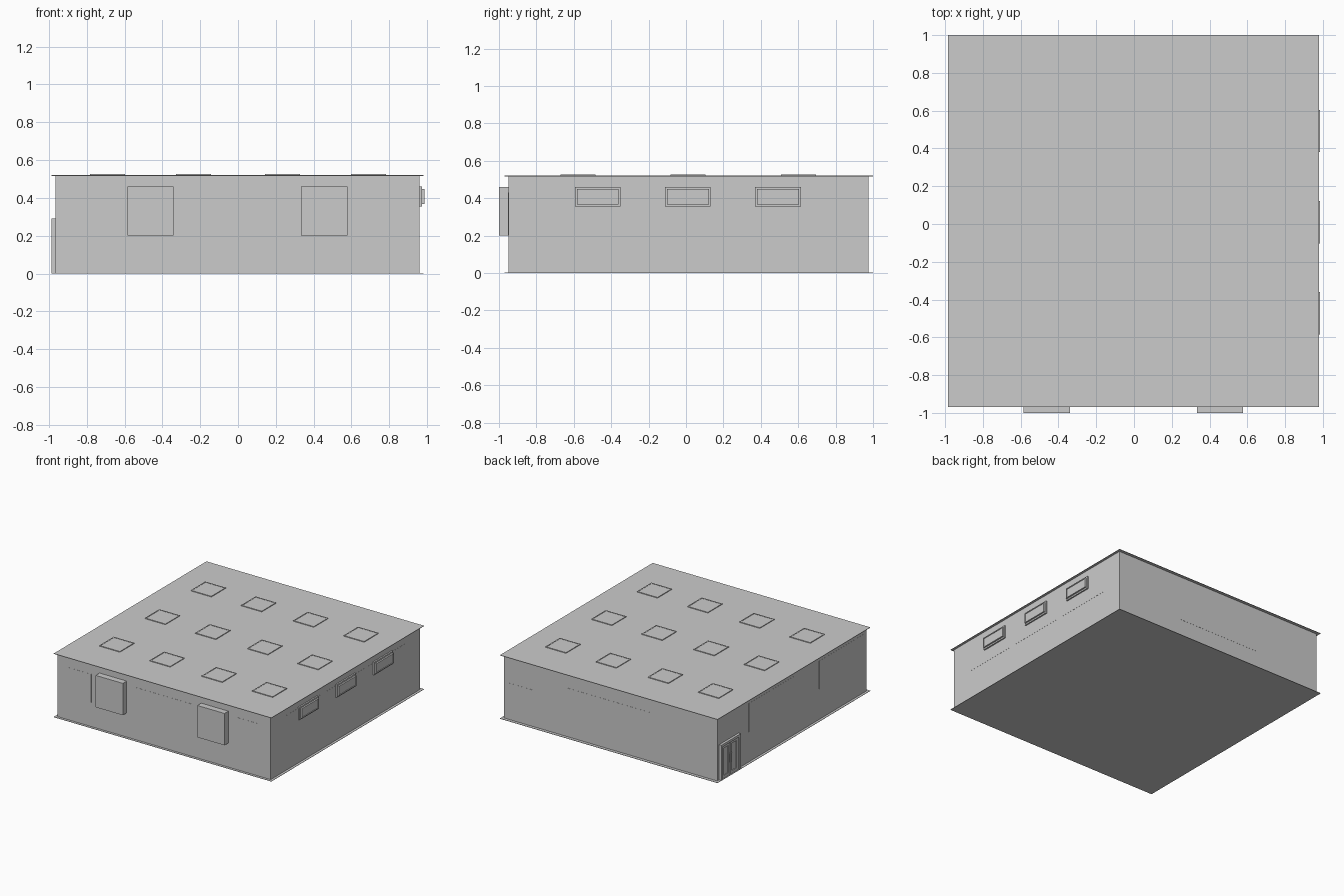
import bpy, bmesh
from mathutils import Vector

if "Cube" in bpy.data.objects:
    bpy.data.objects.remove(bpy.data.objects["Cube"])


def boxes(name, spans):
    """One object made of axis-aligned boxes given as (x0, x1, y0, y1, z0, z1)."""
    bm = bmesh.new()
    for x0, x1, y0, y1, z0, z1 in spans:
        verts = bmesh.ops.create_cube(bm, size=1)["verts"]
        for v in verts:
            v.co = Vector((x1 if v.co.x > 0 else x0,
                           y1 if v.co.y > 0 else y0,
                           z1 if v.co.z > 0 else z0))
    mesh = bpy.data.meshes.new(name)
    bm.to_mesh(mesh)
    bm.free()
    obj = bpy.data.objects.new(name, mesh)
    bpy.context.collection.objects.link(obj)
    return obj


# Wall planes and roof height
WX0, WX1, WY0, WY1, H = -0.965, 0.96, -0.95, 0.975, 0.52


def on_wall(side, a0, a1, z0, z1, d0, d1):
    """Span on a wall: a = along the wall, d = distance out from the wall."""
    if side == "front":
        return (a0, a1, WY0 - d1, WY0 - d0, z0, z1)
    if side == "back":
        return (a0, a1, WY1 + d0, WY1 + d1, z0, z1)
    if side == "right":
        return (WX1 + d0, WX1 + d1, a0, a1, z0, z1)
    return (WX0 - d1, WX0 - d0, a0, a1, z0, z1)


def frame(side, a0, a1, z0, z1, w, d):
    """Four bars around an opening."""
    return [on_wall(side, a0, a1, z1 - w, z1, 0, d),
            on_wall(side, a0, a1, z0, z0 + w, 0, d),
            on_wall(side, a0, a0 + w, z0 + w, z1 - w, 0, d),
            on_wall(side, a1 - w, a1, z0 + w, z1 - w, 0, d)]


# Main block with thin overhanging floor and roof sheets
boxes("walls", [(WX0, WX1, WY0, WY1, 0.002, H - 0.002)])
boxes("floor_sheet", [(-0.985, 0.98, -0.97, 1.0, 0, 0.003)])
boxes("roof_sheet", [(-0.985, 0.98, -0.97, 1.0, H - 0.003, H)])

# Roof lights: 4 x 3 grid, raised rim around a slightly lower pane
rims, panes = [], []
s, w = 0.093, 0.008
for cx in (-0.69, -0.235, 0.235, 0.69):
    for cy in (-0.578, 0.01, 0.602):
        for t in (-1, 1):
            c = t * (s - w / 2)
            rims.append((cx - s, cx + s, cy + c - w / 2, cy + c + w / 2, H, H + 0.006))
            rims.append((cx + c - w / 2, cx + c + w / 2, cy - s + w, cy + s - w, H, H + 0.006))
        panes.append((cx - s + w, cx + s - w, cy - s + w, cy + s - w, H, H + 0.004))
boxes("roof_light_rims", rims)
boxes("roof_light_panes", panes)

# Two projecting cabinets on the front
boxes("front_cabinets", [on_wall("front", a, a + 0.245, 0.2, 0.46, 0, 0.05)
                         for a in (-0.585, 0.333)])

# Nearly flush windows and back door
flush = {
    "front": [(-0.87, -0.66, 0.2, 0.43), (-0.28, 0.25, 0.2, 0.43), (0.65, 0.865, 0.2, 0.43)],
    "right": [(-0.77, -0.29, 0.25, 0.45), (-0.23, 0.25, 0.25, 0.45), (0.31, 0.79, 0.25, 0.45)],
    "left": [(0.28, 0.57, 0.25, 0.48), (-0.03, 0.28, 0.25, 0.48),
             (-0.64, -0.34, 0.25, 0.48), (-0.93, -0.64, 0.25, 0.48)],
    "back": [(-0.38, 0.39, 0.15, 0.4), (0.69, 0.92, 0.003, 0.3)],
}
for side, spans in flush.items():
    boxes(side + "_flush_panels", [on_wall(side, *sp, 0, 0.001) for sp in spans])

# Three vent units on the right wall: back plate, raised face and rim
plates, faces, rims = [], [], []
for c in (-0.472, 0.01, 0.492):
    plates.append(on_wall("right", c - 0.122, c + 0.122, 0.355, 0.46, 0, 0.012))
    faces.append(on_wall("right", c - 0.112, c + 0.112, 0.367, 0.448, 0.012, 0.02))
    rims += frame("right", c - 0.112, c + 0.112, 0.367, 0.448, 0.007, 0.025)
boxes("vent_plates", plates)
boxes("vent_faces", faces)
boxes("vent_rims", rims)

# Double door near the back end of the left wall
d0, d1, dz = 0.70, 0.95, 0.29
mid = (d0 + d1) / 2
boxes("door_surround", [on_wall("left", d0, d0 + 0.02, 0.003, dz, 0, 0.02),
                        on_wall("left", d1 - 0.02, d1, 0.003, dz, 0, 0.02),
                        on_wall("left", d0 + 0.02, d1 - 0.02, dz - 0.02, dz, 0, 0.02)])
leaves = []
for a in (d0 + 0.02, mid + 0.002):
    b = a + (d1 - d0) / 2 - 0.022
    leaves.append(on_wall("left", a, b, 0.003, dz - 0.02, 0, 0.006))
    leaves += frame("left", a, b, 0.003, dz - 0.02, 0.022, 0.012)
boxes("door_leaves", leaves)
boxes("door_handles", [on_wall("left", mid + t - 0.003, mid + t + 0.003, 0.11, 0.18, 0.012, 0.018)
                       for t in (-0.012, 0.012)])
